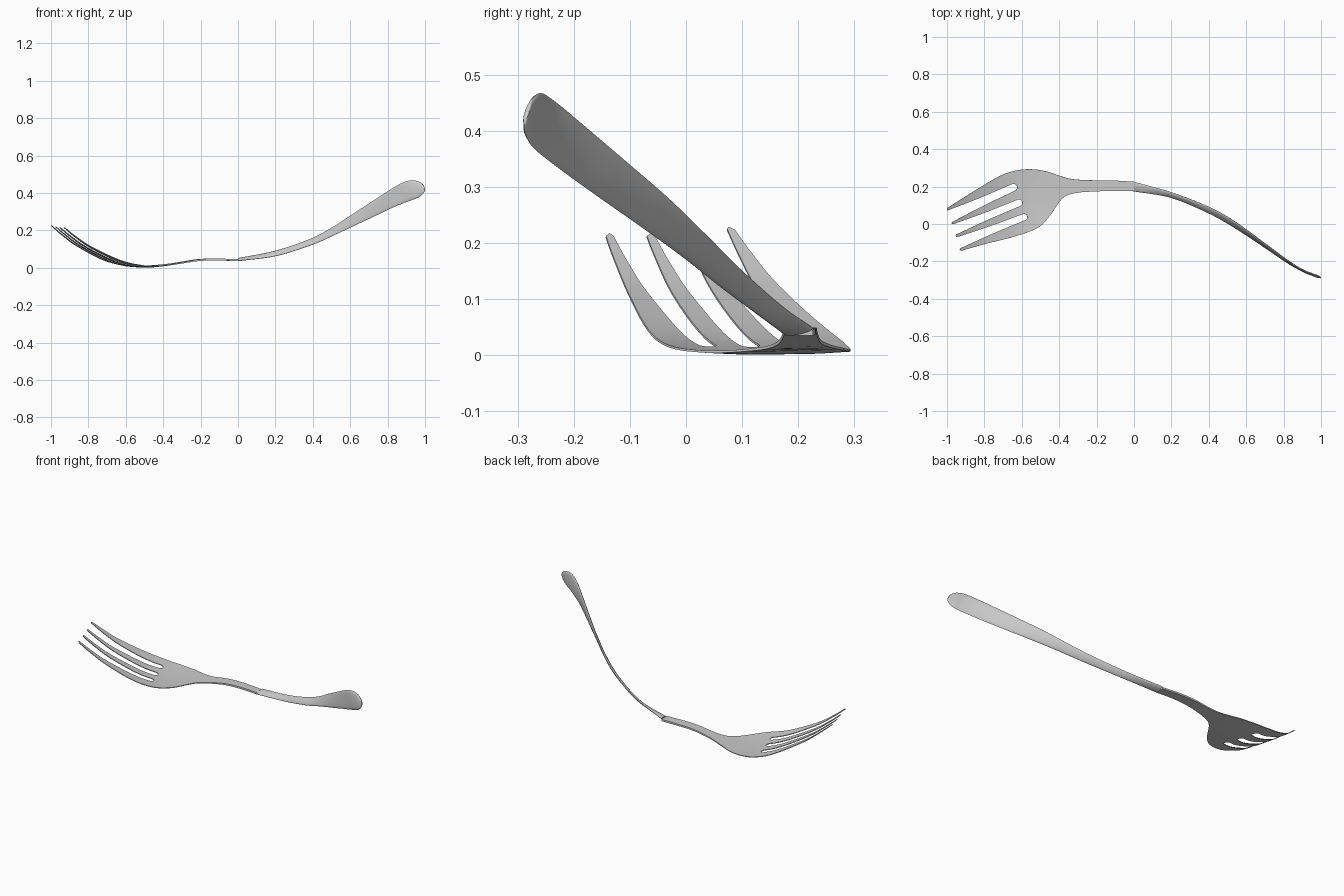
import bpy, bmesh, math
from mathutils import Vector

if "Cube" in bpy.data.objects:
    bpy.data.objects.remove(bpy.data.objects["Cube"])


def spline(pts, n):
    """Catmull-Rom through points, n samples per span."""
    p = [Vector(q) for q in pts]
    p = [2 * p[0] - p[1]] + p + [2 * p[-1] - p[-2]]
    out = []
    for i in range(1, len(p) - 2):
        a, b, c, d = p[i - 1:i + 3]
        for k in range(n):
            t = k / n
            out.append(0.5 * (2 * b + (c - a) * t + (2 * a - 5 * b + 4 * c - d) * t * t
                              + (3 * b - a - 3 * c + d) * t ** 3))
    return out + [p[-2]]


def ramp(x, lo, hi):
    return min(1, max(0, (x - lo) / (hi - lo)))


def finish(bm, name):
    bmesh.ops.recalc_face_normals(bm, faces=bm.faces)
    me = bpy.data.meshes.new(name)
    bm.to_mesh(me)
    bm.free()
    ob = bpy.data.objects.new(name, me)
    bpy.context.collection.objects.link(ob)
    bpy.ops.object.select_all(action='DESELECT')
    ob.select_set(True)
    bpy.context.view_layer.objects.active = ob
    return ob


# Head: flat outline with three slots, then bent along the tine direction
AXIS = Vector((-0.947, -0.32, 0))
ACROSS = Vector((-0.32, 0.947, 0))
upper = [(0, .226), (-.1, .232), (-.235, .234), (-.33, .24), (-.395, .257), (-.475, .283), (-.555, .293),
         (-.635, .285), (-.715, .258), (-.825, .194), (-.92, .135), (-.995, .087)]
lower = [(-.922, -.143), (-.8, -.108), (-.66, -.073), (-.555, -.039), (-.5, -.01), (-.45, .043),
         (-.405, .11), (-.37, .146), (-.315, .165), (-.235, .173), (-.1, .177), (0, .175)]
# each slot: tip side above, slot corner above, slot corner below, tip side below
slots = [((-.995, .073), (-.65, .214), (-.637, .178), (-.970, .012)),
         ((-.967, -.001), (-.622, .130), (-.609, .096), (-.948, -.055)),
         ((-.945, -.070), (-.594, .053), (-.581, .021), (-.926, -.129))]

outline = spline([(x, y, 0) for x, y in upper], 4)
outline.append(Vector((-1.0, .077, 0)))
for s in slots:
    a, b, c, d = [Vector((x, y, 0)) for x, y in s]
    side = ACROSS * 0.003
    outline += spline([a, (a + b) / 2 - side, b], 5)
    mid, half = (b + c) / 2, (b - c) / 2
    for k in range(1, 8):
        t = math.pi * k / 8
        outline.append(mid + half * math.cos(t) - AXIS * half.length * math.sin(t))
    outline += spline([c, (c + d) / 2 + side, d], 5)
    outline.append(d + AXIS * 0.006 + Vector((0, -.006, 0)))
outline += spline([(x, y, 0) for x, y in lower], 4)

bm = bmesh.new()
face = bm.faces.new([bm.verts.new(p) for p in outline])
face.normal_update()
bmesh.ops.triangulate(bm, faces=[face])
for i in range(-2, 37):
    bmesh.ops.bisect_plane(bm, geom=bm.verts[:] + bm.edges[:] + bm.faces[:], dist=1e-5,
                           plane_co=AXIS * (i * 0.025), plane_no=AXIS)
profile = spline([(-.075, .040, 0), (.0, .043, 0), (.08, .044, 0), (.152, .039, 0), (.258, .021, 0),
                  (.36, .007, 0), (.43, .0030, 0), (.52, .011, 0), (.624, .040, 0), (.773, .112, 0),
                  (.86, .170, 0), (.925, .221, 0)], 10)


def height(u):
    for p, q in zip(profile, profile[1:]):
        if u <= q.x:
            return p.y + (q.y - p.y) * (u - p.x) / (q.x - p.x)
    return profile[-1].y


for v in bm.verts:
    u, w = v.co.dot(AXIS), v.co.dot(ACROSS)
    dish = ramp(u, .2, .35) * 0.25 * (w - .3) ** 2
    tilt = ramp(u, .5, .9) * 0.07 * (w - .3)
    v.co.z = height(u) + dish + tilt
head = finish(bm, "fork_head")
if sum(p.normal.z for p in head.data.polygons) < 0:
    head.data.flip_normals()
# Thicker at the neck, thin towards the tines
group = head.vertex_groups.new(name="thickness")
for v in head.data.vertices:
    group.add([v.index], 1 - 0.6 * ramp(v.co.dot(AXIS), .1, .35), 'REPLACE')
mod = head.modifiers.new("thickness", 'SOLIDIFY')
mod.thickness = 0.010
mod.offset = 0
mod.vertex_group = group.name
bpy.ops.object.modifier_apply(modifier=mod.name)
bpy.ops.object.shade_smooth_by_angle(angle=math.radians(40))

# Handle: lens section lofted between two edge curves, twisting as it rises
edge_a = [(0, .226, .049), (.2, .169, .09), (.385, .098, .153), (.5, .038, .213), (.6, -.030, .279),
          (.7, -.105, .344), (.78, -.166, .396), (.85, -.218, .440), (.893, -.244, .460), (.925, -.257, .467),
          (.957, -.268, .464), (.982, -.277, .452), (.993, -.281, .440)]
edge_b = [(0, .174, .038), (.2, .140, .063), (.39, .062, .121), (.515, -.006, .175), (.625, -.076, .226),
          (.74, -.153, .280), (.83, -.213, .323), (.90, -.250, .351), (.94, -.268, .366), (.967, -.278, .377),
          (.987, -.286, .393), (.998, -.288, .41), (1.0, -.288, .42)]
ea, eb = spline(edge_a, 6), spline(edge_b, 6)
mids = [(a + b) / 2 for a, b in zip(ea, eb)]
SIDES = 16
bm = bmesh.new()
rings = []
for i, m in enumerate(mids):
    half = (ea[i] - eb[i]) / 2
    tangent = mids[min(i + 1, len(mids) - 1)] - mids[max(i - 1, 0)]
    normal = tangent.cross(half).normalized()
    left = len(mids) - 1 - i
    thick = 0.0065 * (0.6 + 0.4 * ramp(left, 0, 12))
    ring = []
    for k in range(SIDES):
        t = 2 * math.pi * k / SIDES
        s = math.sin(t)
        ring.append(bm.verts.new(m + half * math.cos(t)
                                 + normal * thick * math.copysign(abs(s) ** 0.8, s)))
    rings.append(ring)
for r, q in zip(rings, rings[1:]):
    for k in range(SIDES):
        j = (k + 1) % SIDES
        bm.faces.new((r[k], r[j], q[j], q[k]))
bm.faces.new(rings[0])
bm.faces.new(rings[-1])
finish(bm, "fork_handle")
bpy.ops.object.shade_smooth_by_angle(angle=math.radians(50))
